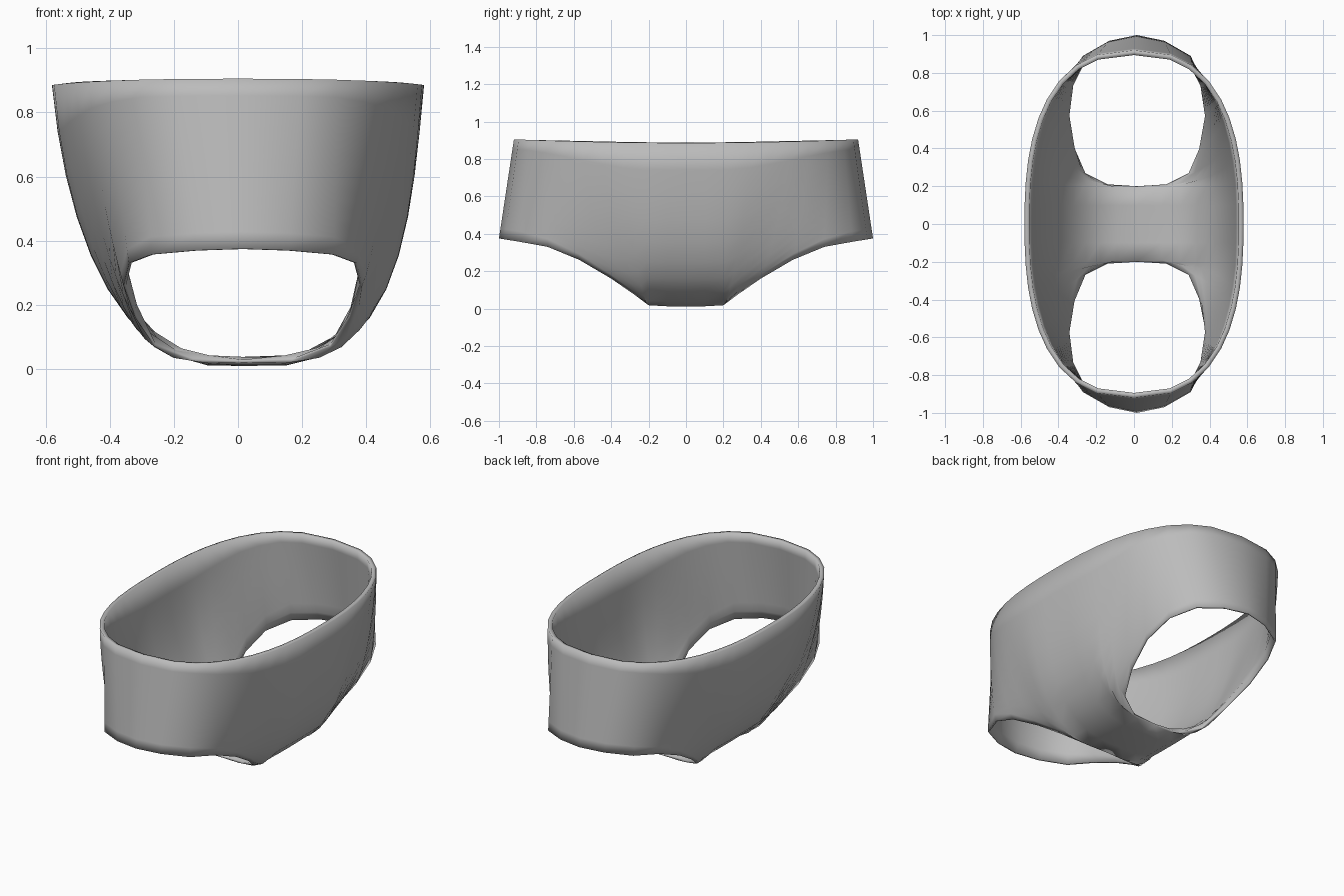
import bpy, bmesh
from mathutils import Vector

old = bpy.data.objects.get("Cube")
if old:
    bpy.data.objects.remove(old, do_unlink=True)

fabric = bpy.data.materials.new("grey fabric")
fabric.use_nodes = True
grey = (0.5, 0.5, 0.5, 1)
fabric.diffuse_color = grey
fabric.node_tree.nodes["Principled BSDF"].inputs["Base Color"].default_value = grey

ROWS = 10
# Each column: waist y, lower end (x, y, z), roundness of the drop towards the crotch
columns = [
    (0.00, (0, 0, 0.01), 1), (0.10, (0, 0.1, 0.012), 1), (0.22, (0, 0.2, 0.02), 1),
    (0.34, (0.155, 0.21, 0.025), 0.85), (0.45, (0.275, 0.27, 0.07), 0.6),
    (0.56, (0.335, 0.4, 0.16), 0.4), (0.66, (0.372, 0.57, 0.26), 0.22),
    (0.76, (0.355, 0.74, 0.33), 0.1), (0.84, (0.285, 0.89, 0.357), 0),
    (0.895, (0.145, 0.97, 0.37), 0), (0.92, (0, 1.0, 0.375), 0),
]


def waist_point(y, side):
    x = 0.58 * max(0, 1 - (y / 0.92) ** 2.5) ** 0.4
    return Vector((side * x, y, 0.885 + 0.02 * (y / 0.92) ** 2))


def column_points(waist_y, low, roundness, side):
    """Cubic curve from the waist down to the leg opening or crotch."""
    top = waist_point(waist_y, side)
    end = Vector((side * low[0] + 0.015, low[1], low[2]))
    reach = 0.5 if side > 0 else 0.36
    a = top.lerp(end, 1 / 3).lerp(Vector((side * 0.535, waist_y, 0.4)), roundness)
    b = top.lerp(end, 2 / 3).lerp(Vector((side * reach, low[1], -0.035)), roundness)
    for i in range(ROWS + 1):
        t = i / ROWS
        u = 1 - t
        yield u**3 * top + 3 * u * u * t * a + 3 * u * t * t * b + t**3 * end


# Body built from four matching quarters
bm = bmesh.new()
for side in (1, -1):
    for half in (1, -1):
        grid = []
        for col in columns:
            pts = column_points(*col, side)
            grid.append([bm.verts.new((p.x, half * p.y, p.z)) for p in pts])
        for c in range(len(grid) - 1):
            for r in range(ROWS):
                quad = [grid[c][r], grid[c][r + 1], grid[c + 1][r + 1], grid[c + 1][r]]
                if side * half > 0:
                    quad.reverse()
                bm.faces.new(quad)
bmesh.ops.remove_doubles(bm, verts=bm.verts, dist=0.0005)
bmesh.ops.recalc_face_normals(bm, faces=bm.faces)
widest = max(bm.faces, key=lambda f: f.calc_center_median().x)
if widest.normal.x < 0:
    bmesh.ops.reverse_faces(bm, faces=bm.faces)

mesh = bpy.data.meshes.new("briefs")
bm.to_mesh(mesh)
bm.free()
mesh.materials.append(fabric)
briefs = bpy.data.objects.new("briefs", mesh)
bpy.context.collection.objects.link(briefs)

# Cloth thickness, thinner at the leg openings
group = briefs.vertex_groups.new(name="thickness")
edge_use = {}
for poly in mesh.polygons:
    for key in poly.edge_keys:
        edge_use[key] = edge_use.get(key, 0) + 1
rim = {v for key, n in edge_use.items() if n == 1 for v in key}
for v in mesh.vertices:
    leg_rim = v.index in rim and v.co.z < 0.6
    group.add([v.index], 0.35 if leg_rim else 1, "REPLACE")
solid = briefs.modifiers.new("cloth", "SOLIDIFY")
solid.thickness = 0.026
solid.offset = -1
solid.vertex_group = group.name

bpy.context.view_layer.objects.active = briefs
briefs.select_set(True)
bpy.ops.object.shade_smooth_by_angle(angle=0.7)
